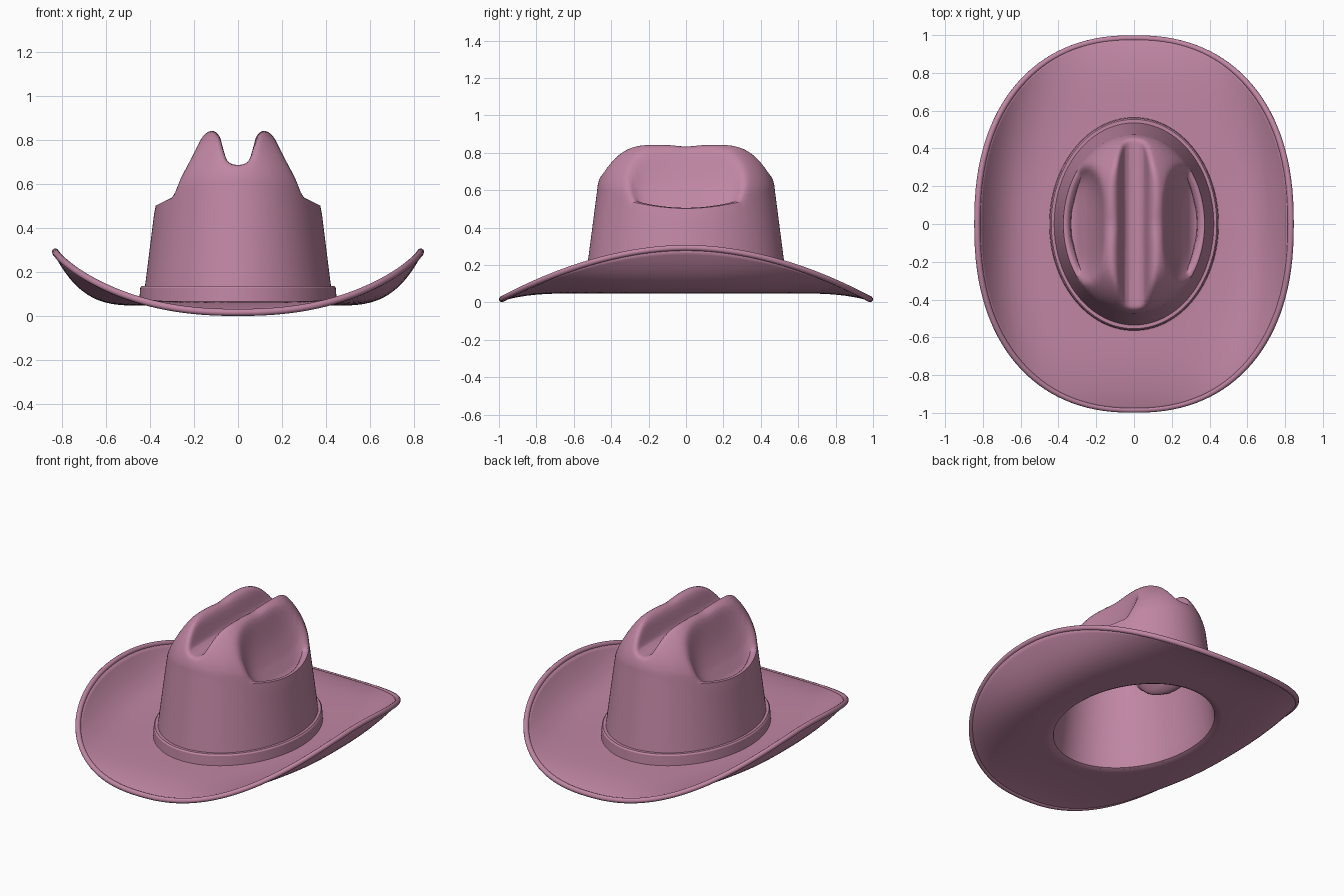
import bpy, bmesh
from math import sin, cos, pi, copysign, exp, log

if "Cube" in bpy.data.objects:
    bpy.data.objects.remove(bpy.data.objects["Cube"])

N = 128  # segments around the hat
felt = bpy.data.materials.new("pink_felt")
felt.diffuse_color = (0.53, 0.24, 0.37, 1)
felt.use_nodes = True
felt.node_tree.nodes["Principled BSDF"].inputs["Base Color"].default_value = felt.diffuse_color


def interp(x, pts):
    for (a, u), (b, v) in zip(pts, pts[1:]):
        if x <= b:
            return u + (v - u) * max(0, (x - a) / (b - a))
    return pts[-1][1]


def softmin(*vals, k=90):
    return -log(sum(exp(-k * v) for v in vals)) / k


def ellipse(rx, ry, z, n=2.0):
    pts = []
    for i in range(N):
        a = 2 * pi * i / N
        c, s = cos(a), sin(a)
        pts.append((rx * copysign(abs(c) ** (2 / n), c), ry * copysign(abs(s) ** (2 / n), s), z))
    return pts


def loft(name, rings, closed=False, angle=0.7):
    bm = bmesh.new()
    rows = [[bm.verts.new(p) for p in r] for r in rings]
    pairs = list(zip(rows, rows[1:])) + ([(rows[-1], rows[0])] if closed else [])
    for a, b in pairs:
        for i in range(N):
            j = (i + 1) % N
            bm.faces.new((a[i], a[j], b[j], b[i]))
    bmesh.ops.remove_doubles(bm, verts=bm.verts, dist=1e-4)
    bmesh.ops.recalc_face_normals(bm, faces=bm.faces)
    me = bpy.data.meshes.new(name)
    bm.to_mesh(me)
    bm.free()
    ob = bpy.data.objects.new(name, me)
    bpy.context.collection.objects.link(ob)
    me.materials.append(felt)
    bpy.ops.object.select_all(action='DESELECT')
    ob.select_set(True)
    bpy.context.view_layer.objects.active = ob
    bpy.ops.object.shade_smooth_by_angle(angle=angle)
    return ob


# Crown top height: rounded dome, centre crease and two side dents
RX, RY = 0.367, 0.465
SIDE = [(0.0, 0.86), (0.12, 0.85), (0.16, 0.81), (0.195, 0.74), (0.24, 0.655),
        (0.29, 0.58), (0.33, 0.54), (0.37, 0.50)]
CREASE = [(0, 0.677), (0.03, 0.68), (0.06, 0.70), (0.078, 0.76), (0.09, 0.81),
          (0.11, 0.84), (0.14, 0.86)]


def wall_top(x, y):
    ex, ey = (x / RX) ** 2, (y / RY) ** 2
    return 0.50 + 0.10 * ey / max(ex + ey, 1e-6)


def crown_height(x, y):
    ax = abs(x)
    s2 = min(1, (x / RX) ** 2 + (y / RY) ** 2)
    rim = wall_top(x, y)
    dome = rim + 0.35 * (1 - s2) ** 0.6
    z = softmin(dome, interp(ax, SIDE), interp(ax, CREASE), 0.845)
    d = (abs(ax - 0.26) / 0.115) ** 2 + (abs(y) / 0.31) ** 3
    z -= 0.11 * max(0, 1 - d * d)
    return rim + (max(z, rim - 0.02) - rim) * min(1, (1 - s2) * 8) if s2 > 0.875 and z < rim else z


# Felt sheet: crown top, crown wall, brim
rings = []
K = 48
for k in range(K + 1):
    t = k / K
    s = 0.6 * t + 0.4 * sin(t * pi / 2)
    ring = ellipse(RX * s, 0.39 + (RY - 0.39) * s, 0)
    rings.append([(x, y, crown_height(x, y)) for x, y, _ in ring])
top = rings[-1]
base = ellipse(0.422, 0.535, 0.062)
for k in range(1, 13):
    t = k / 12
    rings.append([tuple(p + (q - p) * t for p, q in zip(a, b)) for a, b in zip(top, base)])

outer = ellipse(0.83, 0.984, 0, 2.3)
outer = [(x, y, 0.017 + 0.275 * (1 - min(1, abs(y) / 0.984) ** 1.9)) for x, y, _ in outer]
for k in range(1, 25):
    t = k / 24
    rings.append([(a[0] + (b[0] - a[0]) * t, a[1] + (b[1] - a[1]) * t,
                   0.058 + (b[2] - 0.058) * t ** 3.4) for a, b in zip(base, outer)])

hat = loft("crown_and_brim", rings, angle=1.0)
smooth = hat.modifiers.new("soften", 'SMOOTH')
smooth.factor, smooth.iterations = 0.5, 2
thick = hat.modifiers.new("felt_thickness", 'SOLIDIFY')
thick.thickness, thick.offset = 0.02, 0

# Hat band around the crown base
loft("hat_band", [ellipse(0.425, 0.54, 0.055), ellipse(0.449, 0.565, 0.055),
                  ellipse(0.445, 0.561, 0.128), ellipse(0.438, 0.554, 0.137),
                  ellipse(0.415, 0.53, 0.137)], closed=True, angle=0.6)

# Rolled brim edge
curve = bpy.data.curves.new("brim_edge", 'CURVE')
curve.dimensions = '3D'
curve.bevel_depth, curve.bevel_resolution = 0.016, 3
spline = curve.splines.new('POLY')
spline.points.add(N - 1)
for p, co in zip(spline.points, outer):
    p.co = (*co, 1)
spline.use_cyclic_u = True
spline.use_smooth = True
curve.materials.append(felt)
bpy.context.collection.objects.link(bpy.data.objects.new("brim_edge", curve))
